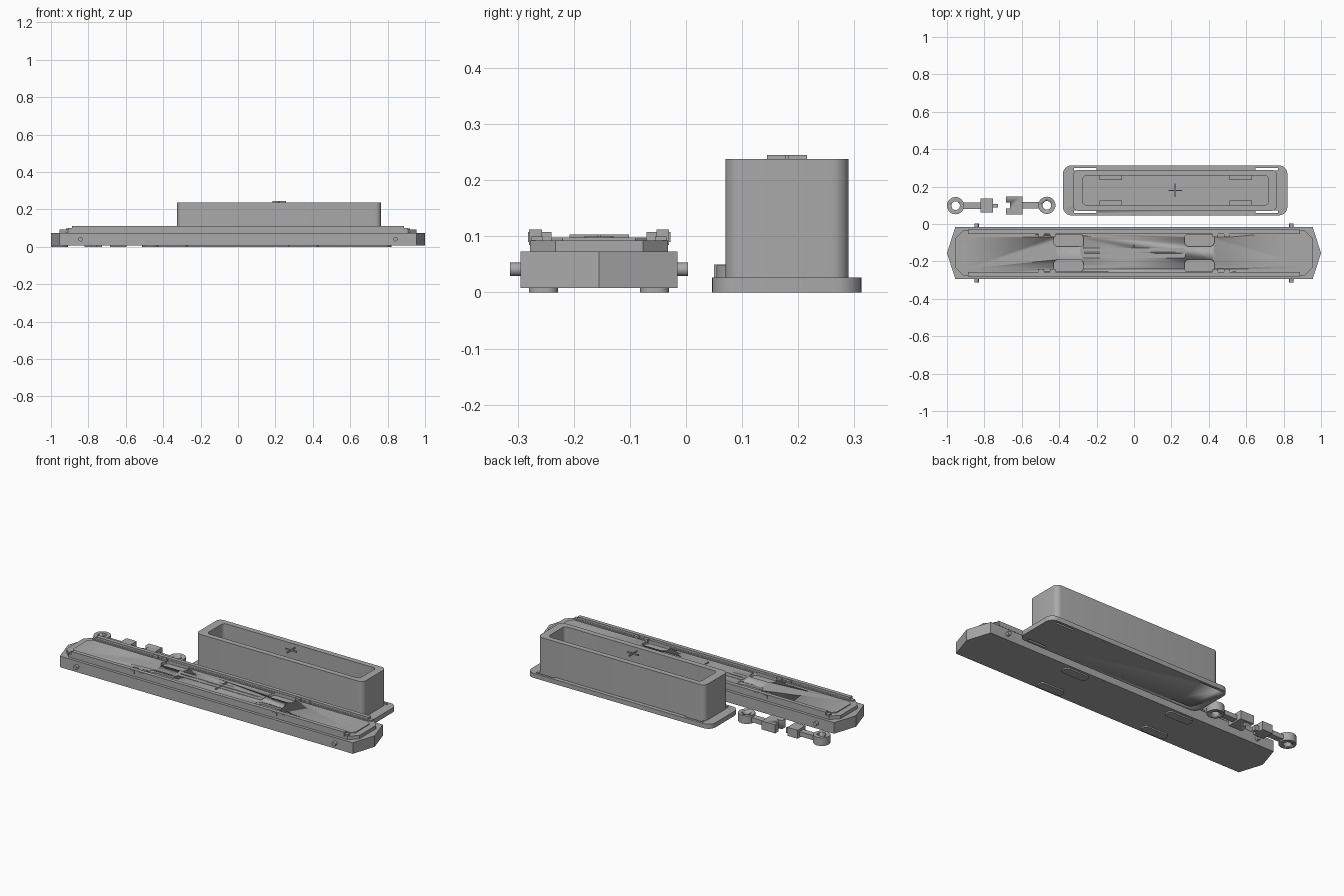
import bpy, bmesh, math

if "Cube" in bpy.data.objects:
    bpy.data.objects.remove(bpy.data.objects["Cube"])

grey = bpy.data.materials.new("plain grey")
grey.diffuse_color = (0.4, 0.4, 0.4, 1)
grey.use_nodes = True
grey.node_tree.nodes["Principled BSDF"].inputs["Base Color"].default_value = grey.diffuse_color
CY = -0.155          # centre line of the hull


def prism(name, pts, z0, z1):
    """Extrude an outline in x, y from z0 to z1."""
    bm = bmesh.new()
    face = bm.faces.new([bm.verts.new((x, y, z0)) for x, y in pts])
    top = bmesh.ops.extrude_face_region(bm, geom=[face])["geom"]
    bmesh.ops.translate(bm, vec=(0, 0, z1 - z0),
                        verts=[v for v in top if isinstance(v, bmesh.types.BMVert)])
    bmesh.ops.recalc_face_normals(bm, faces=bm.faces)
    me = bpy.data.meshes.new(name)
    bm.to_mesh(me)
    bm.free()
    me.materials.append(grey)
    ob = bpy.data.objects.new(name, me)
    bpy.context.collection.objects.link(ob)
    bpy.context.view_layer.objects.active = ob
    ob.select_set(True)
    bpy.ops.object.shade_smooth_by_angle(angle=math.radians(30))
    ob.select_set(False)
    return ob


def rounded(x0, x1, y0, y1, r=0.0, n=6):
    if r == 0:
        return [(x0, y0), (x1, y0), (x1, y1), (x0, y1)]
    pts = []
    for i, (cx, cy) in enumerate([(x1 - r, y1 - r), (x0 + r, y1 - r),
                                  (x0 + r, y0 + r), (x1 - r, y0 + r)]):
        for k in range(n + 1):
            a = math.pi / 2 * (i + k / n)
            pts.append((cx + r * math.cos(a), cy + r * math.sin(a)))
    return pts


def box(name, x0, x1, y0, y1, z0, z1, r=0.0):
    return prism(name, rounded(x0, x1, y0, y1, r), z0, z1)


def circle(cx, cy, r, n=32):
    return [(cx + r * math.cos(2 * math.pi * i / n), cy + r * math.sin(2 * math.pi * i / n))
            for i in range(n)]


def cut(ob, cutter):
    """Subtract the cutter and discard it."""
    m = ob.modifiers.new("cut", 'BOOLEAN')
    m.operation, m.solver, m.object = 'DIFFERENCE', 'EXACT', cutter
    bpy.context.view_layer.objects.active = ob
    ob.select_set(True)
    bpy.ops.object.modifier_move_to_index(modifier="cut", index=0)
    bpy.ops.object.modifier_apply(modifier="cut")
    ob.select_set(False)
    bpy.data.objects.remove(cutter)


def cross(name, cx, cy, sx, sy, z0, z1, t=0.003):
    prism(name, [(cx - sx, cy - t), (cx - t, cy - t), (cx - t, cy - sy), (cx + t, cy - sy),
                 (cx + t, cy - t), (cx + sx, cy - t), (cx + sx, cy + t), (cx + t, cy + t),
                 (cx + t, cy + sy), (cx - t, cy + sy), (cx - t, cy + t), (cx - sx, cy + t)], z0, z1)


# Hull with pointed ends
prism("hull", [(-1, CY), (-0.955, CY - 0.14), (0.955, CY - 0.14), (1, CY),
               (0.955, CY + 0.14), (-0.955, CY + 0.14)], 0.008, 0.073)

# Deck with chamfered corners and a stepped upper plate
def chamfered(x, y, c):
    return [(-x, CY - y + c), (-x + c, CY - y), (x - c, CY - y), (x, CY - y + c),
            (x, CY + y - c), (x - c, CY + y), (-x + c, CY + y), (-x, CY + y - c)]

deck = prism("deck", chamfered(0.955, 0.123, 0.045), 0.072, 0.093)
plate = prism("deck_plate", chamfered(0.92, 0.085, 0.02), 0.092, 0.098)

# Rounded pockets in the deck
for sx in (-1, 1):
    for sy in (-1, 1):
        xs = sorted((sx * 0.27, sx * 0.43))
        ys = sorted((CY + sy * 0.035, CY + sy * 0.102))
        for ob in (deck, plate):
            cut(ob, box("pocket_cutter", *xs, *ys, 0.08, 0.12, 0.025))

# Central spine with a slot, and its cross mark
spine = box("spine", -0.275, 0.275, CY - 0.026, CY + 0.026, 0.097, 0.1, 0.012)
cut(spine, box("slot_cutter", -0.265, 0.265, CY - 0.004, CY + 0.004, 0.09, 0.12))
cross("deck_cross", 0, CY, 0.09, 0.053, 0.097, 0.103)

# Side rails, clips, bottom pads and side pins
for sy in (-1, 1):
    ys = sorted((CY + sy * 0.102, CY + sy * 0.125))
    box("side_rail", -0.888, 0.888, *ys, 0.085, 0.112)
    step = sorted((CY + sy * 0.1, CY + sy * 0.12))
    box("rail_step", -0.91, 0.91, *step, 0.085, 0.1)
    for sx in (-1, 1):
        for off in (0.435, 0.495):
            xs = sorted((sx * (off - 0.015), sx * (off + 0.015)))
            box("rail_clip", *xs, *sorted((CY + sy * 0.085, CY + sy * 0.127)), 0.09, 0.108)
        box("bottom_pad", sx * 0.35 - 0.08, sx * 0.35 + 0.08,
            *sorted((CY + sy * 0.073, CY + sy * 0.125)), 0, 0.009, 0.02)
        pin = prism("side_pin", circle(0, 0, 0.012, 20), -0.02, 0.022)
        pin.rotation_euler = (math.pi / 2, 0, 0)
        pin.location = (sx * 0.842, CY + sy * 0.139, 0.041)
        if sy < 0:
            pin.location.y = -0.292

# Tray flange with through slots
flange = box("tray_flange", -0.38, 0.82, 0.046, 0.313, 0, 0.027, 0.045)
for x in (-0.32, 0.65):
    for y in (0.06, 0.287):
        cut(flange, box("slot_cutter", x, x + 0.12, y, y + 0.012, -0.1, 0.1))

# Tall hollow tray, inner ledges and its cross mark
tray = box("tray_walls", -0.325, 0.765, 0.07, 0.29, 0.02, 0.238, 0.03)
cut(tray, box("cavity_cutter", -0.275, 0.72, 0.102, 0.258, 0.03, 0.4, 0.02))
for x in (-0.185, 0.51):
    for y in (0.1, 0.235):
        box("tray_ledge", x, x + 0.12, y, y + 0.025, 0.028, 0.1)
cross("tray_cross", 0.22, 0.18, 0.036, 0.036, 0.236, 0.245)

# Two loose couplers: ring, arm and head
def coupler(cx, cy, arm, head, name):
    ring = prism(name + "_ring", circle(cx, cy, 0.046), 0, 0.048)
    cut(ring, prism("hole_cutter", circle(cx, cy, 0.023), -0.1, 0.1))
    box(name + "_arm", *arm, cy - 0.018, cy + 0.018, 0.008, 0.035)
    return box(name + "_head", *head, 0, 0.05)

coupler(-0.954, 0.098, (-0.915, -0.81), (-0.822, -0.755, 0.061, 0.135), "plug")
box("plug_tongue", -0.757, -0.728, 0.088, 0.108, 0, 0.03)
jaw = coupler(-0.466, 0.1, (-0.6, -0.505), (-0.685, -0.597, 0.05, 0.148), "socket")
cut(jaw, box("jaw_cutter", -0.7, -0.662, 0.084, 0.115, -0.1, 0.1))
